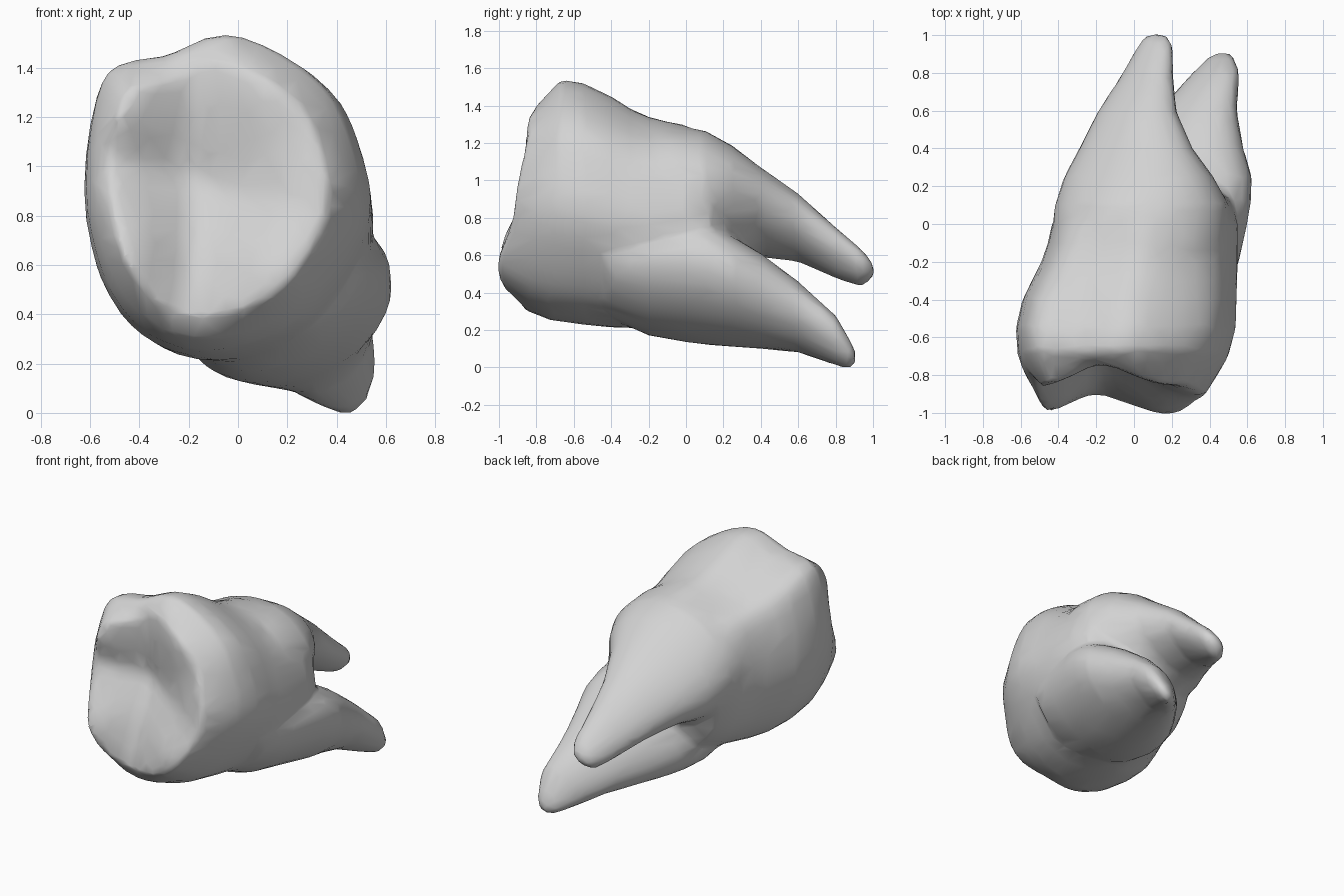
import bpy
import bmesh
import math

cube = bpy.data.objects.get("Cube")
if cube:
    bpy.data.objects.remove(cube, do_unlink=True)

SIDES = 64

# Crown outline seen from the chewing side, anticlockwise from the left side
CROWN = [(.55, .85), (.50, 1.1), (.40, 1.3), (.2, 1.45), (-.04, 1.53), (-.28, 1.445),
         (-.51, 1.39), (-.59, 1.2), (-.62, .93), (-.6, .72), (-.53, .5), (-.4, .33),
         (-.2, .235), (.05, .25), (.3, .37), (.48, .62)]

# Cusps: x, z, height
CUSPS = [(-.46, 1.25, .08), (.12, 1.27, .08), (.27, .95, .08),
         (-.43, .66, .11), (.14, .60, .125)]


def crown_unit(k):
    """Point k of the smoothed crown outline, scaled to a -1..1 box."""
    f = k * len(CROWN) / SIDES
    i, t = int(f), f - int(f)
    quad = [CROWN[(i + j) % len(CROWN)] for j in (-1, 0, 1, 2)]
    x, z = (b + t / 2 * (c - a + t * (2 * a - 5 * b + 4 * c - d + t * (3 * (b - c) + d - a)))
            for a, b, c, d in zip(*quad))
    return (x + .035) / .585, (z - .8825) / .6475


def ring_points(section, skew, blend=0.0, tilt=0.0):
    """Skewed oval filling the section's box, blended with the crown outline."""
    y, x0, x1, z0, z1 = section
    points = []
    for k in range(SIDES):
        a = math.tau * k / SIDES
        cx, cz = crown_unit(k)
        u = math.cos(a) * (1 - blend) + cx * blend
        v = math.sin(a + skew) * (1 - blend) + cz * blend
        x = (x0 + x1) / 2 + u * (x1 - x0) / 2
        z = (z0 + z1) / 2 + v * (z1 - z0) / 2
        points.append((x, y + tilt * (z - .85), z))
    return points


def loft(bm, rings):
    """Skin a list of rings and close both ends."""
    rows = [[bm.verts.new(p) for p in ring] for ring in rings]
    for a, b in zip(rows, rows[1:]):
        for k in range(SIDES):
            n = (k + 1) % SIDES
            bm.faces.new((a[k], a[n], b[n], b[k]))
    bm.faces.new(rows[0])
    bm.faces.new(rows[-1])


def bell(d, width):
    return math.exp(-d * d / (2 * width * width))


def chewing_y(x, z, s):
    """Chewing surface: tilted plane, central basin, cusps and crossing grooves."""
    y = -.85 + .17 * (z - .85) + .09 * (1 - s * s)
    for cx, cz, h in CUSPS:
        y -= h * bell(math.hypot(x - cx, z - cz), .16)
    y += .035 * bell(x + .2, .08)
    y += .035 * bell(z - .95 + .3 * (x + .2), .07) * (1 if x < -.2 else bell(x + .2, .2))
    return y


bm = bmesh.new()

# Crown and trunk: section box, crown blend, tilt
body = [
    ((-.85, -.52, .37, .40, 1.42), 1, .17),
    ((-.79, -.585, .45, .31, 1.495), 1, .12),
    ((-.70, -.615, .50, .26, 1.54), 1, .05),
    ((-.55, -.625, .54, .235, 1.52), 1, 0),
    ((-.40, -.59, .545, .22, 1.45), 1, 0),
    ((-.30, -.54, .545, .215, 1.385), .9, 0),
    ((-.20, -.49, .55, .22, 1.34), .8, 0),
    ((-.10, -.455, .55, .23, 1.315), .7, 0),
    ((.0, -.435, .55, .24, 1.295), .5, 0),
    ((.13, -.36, .51, .27, 1.22), .2, 0),
    ((.23, -.2, .38, .45, 1.0), 0, 0),
]
rings = [ring_points(s, .05, b, t) for s, b, t in body]
cap = []
for step in range(1, 17):
    s = step / 16
    ring = []
    for x, y, z in rings[0]:
        px, pz = -.09 + (x + .09) * s, .9 + (z - .9) * s
        ring.append((px, chewing_y(px, pz, s), pz))
    cap.append(ring)
loft(bm, cap + rings[1:])

# Upper root: section box, with the skew growing towards the tip
upper_root = [
    (-.3, -.40, .42, .66, 1.25), (-.1, -.435, .49, .56, 1.295), (.1, -.42, .505, .50, 1.268),
    (.25, -.37, .42, .55, 1.185),
    (.4, -.29, .31, .59, 1.07), (.6, -.19, .225, .565, .93), (.8, -.06, .21, .475, .75),
    (.93, .01, .21, .43, .64), (.985, .05, .19, .46, .58), (1.01, .09, .15, .49, .54),
]
loft(bm, [ring_points(s, min(.45, max(.1, s[0]))) for s in upper_root])

# Lower root
lower_root = [
    (-.42, -.12, .49, .27, .75), (-.2, -.2, .555, .17, .78), (.0, -.21, .60, .135, .79),
    (.12, -.18, .62, .12, .77), (.25, -.12, .625, .11, .70),
    (.4, -.02, .58, .10, .61), (.6, .13, .545, .08, .46), (.8, .31, .56, .01, .28),
    (.87, .38, .54, -.01, .16), (.905, .43, .51, .01, .09),
]
loft(bm, [ring_points(s, .35) for s in lower_root])

bmesh.ops.recalc_face_normals(bm, faces=bm.faces[:])
mesh = bpy.data.meshes.new("molar_tooth")
bm.to_mesh(mesh)
bm.free()
tooth = bpy.data.objects.new("molar_tooth", mesh)
bpy.context.collection.objects.link(tooth)

# Fuse crown and roots, soften the joins, thin to a lightly faceted surface
fuse = tooth.modifiers.new("fuse", 'REMESH')
fuse.mode = 'VOXEL'
fuse.voxel_size = .022
fuse.use_smooth_shade = True
soften = tooth.modifiers.new("soften", 'SMOOTH')
soften.factor = .5
soften.iterations = 8
thin = tooth.modifiers.new("thin", 'DECIMATE')
thin.ratio = .06

# Enamel colour
enamel = bpy.data.materials.new("pale_grey_enamel")
enamel.use_nodes = True
colour = (.65, .65, .65, 1)
enamel.diffuse_color = colour
enamel.node_tree.nodes["Principled BSDF"].inputs["Base Color"].default_value = colour
mesh.materials.append(enamel)
